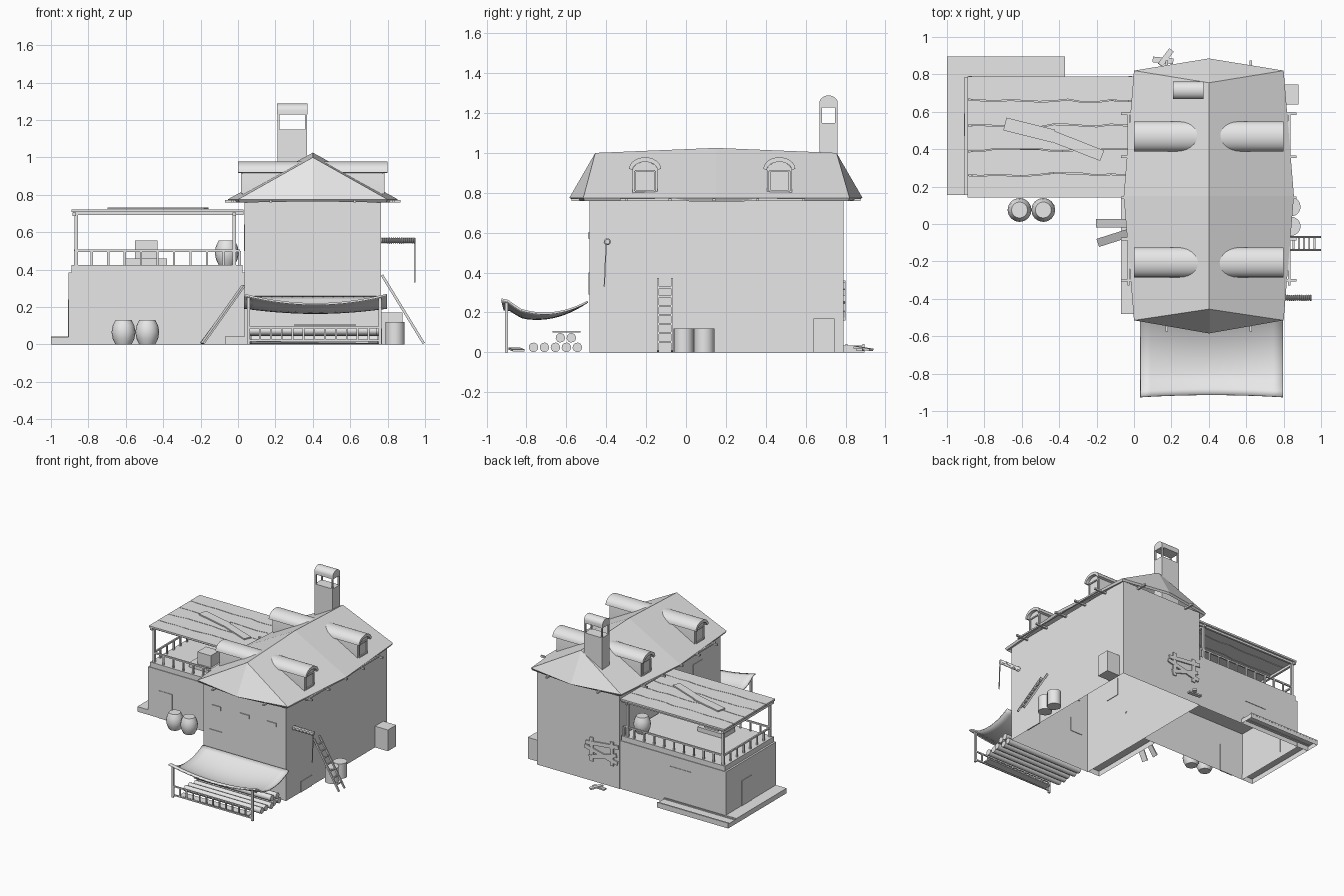
import bpy, bmesh, math, random
from mathutils import Vector

random.seed(4)
if "Cube" in bpy.data.objects:
    bpy.data.objects.remove(bpy.data.objects["Cube"])

GREY = bpy.data.materials.new("plain_grey")
GREY.use_nodes = True
GREY.diffuse_color = (0.8, 0.8, 0.8, 1)
GREY.node_tree.nodes["Principled BSDF"].inputs["Base Color"].default_value = (0.8, 0.8, 0.8, 1)


def finish(name, bm, smooth=False, thick=0):
    bmesh.ops.recalc_face_normals(bm, faces=bm.faces)
    me = bpy.data.meshes.new(name)
    bm.to_mesh(me)
    bm.free()
    me.materials.append(GREY)
    ob = bpy.data.objects.new(name, me)
    bpy.context.collection.objects.link(ob)
    if thick:
        m = ob.modifiers.new("thickness", 'SOLIDIFY')
        m.thickness, m.offset = thick, -1
    if smooth:
        bpy.ops.object.select_all(action='DESELECT')
        ob.select_set(True)
        bpy.context.view_layer.objects.active = ob
        bpy.ops.object.shade_smooth_by_angle(angle=math.radians(40))
    return ob


def prism(name, pts, vec, smooth=False, open_base=False):
    """Extrude a polygon along a vector."""
    bm = bmesh.new()
    f = bm.faces.new([bm.verts.new(p) for p in pts])
    ext = bmesh.ops.extrude_face_region(bm, geom=[f], use_keep_orig=True)
    new = [v for v in ext["geom"] if isinstance(v, bmesh.types.BMVert)]
    bmesh.ops.translate(bm, verts=new, vec=vec)
    if open_base:
        bmesh.ops.delete(bm, geom=[f], context='FACES_ONLY')
    return finish(name, bm, smooth)


def box(name, x, y, z, open_base=False):
    pts = [(x[0], y[0], z[0]), (x[1], y[0], z[0]), (x[1], y[1], z[0]), (x[0], y[1], z[0])]
    return prism(name, pts, (0, 0, z[1] - z[0]), open_base=open_base)


def beam(name, p, q, w=0.015, t=None):
    """Bar from p to q; w is its level width, t its depth."""
    p, q, t = Vector(p), Vector(q), t or w
    d = (q - p).normalized()
    side = d.cross(Vector((0, 0, 1)))
    side = side.normalized() if side.length > 0.01 else Vector((1, 0, 0))
    up = side.cross(d) * t / 2
    side = side * w / 2
    return prism(name, [p - side - up, p + side - up, p + side + up, p - side + up], q - p)


def lathe(name, base, axis, profile, n=16):
    """Turn (distance, radius) pairs round an axis."""
    base, axis = Vector(base), Vector(axis)
    a = axis.orthogonal().normalized()
    b = axis.cross(a)
    bm = bmesh.new()
    rings = [[bm.verts.new(base + axis * h + (a * math.cos(k * math.tau / n) + b * math.sin(k * math.tau / n)) * r)
              for k in range(n)] for h, r in profile]
    for r0, r1 in zip(rings, rings[1:]):
        for k in range(n):
            bm.faces.new([r0[k], r0[k - 1], r1[k - 1], r1[k]])
    bm.faces.new(rings[0])
    bm.faces.new(rings[-1])
    return finish(name, bm, True)


def railing(name, p, q, h, n, w=0.012):
    p, q, up = Vector(p), Vector(q), Vector((0, 0, h))
    beam(name + "_top_rail", p + up, q + up, w)
    for i in range(n + 1):
        c = p.lerp(q, i / n)
        beam(name + "_baluster", c, c + up, w)


def arch(x, yc, half, z0, z1, n=12):
    return [(x, yc + half * math.cos(math.pi * i / n), z0 + (z1 - z0) * math.sin(math.pi * i / n))
            for i in range(n + 1)]


# Main house and low wing
box("house_walls", (0.035, 0.765), (-0.485, 0.79), (0, 0.78), True)
box("wing_walls", (-0.905, 0.035), (0.155, 0.785), (0, 0.385), True)
box("deck_slab", (-0.89, 0.025), (0.16, 0.78), (0.385, 0.425))
box("left_step", (-1, -0.9), (0.155, 0.79), (0, 0.04), True)
box("back_step", (-1, -0.37), (0.785, 0.895), (0, 0.035), True)
for y in (0.805, 0.89):
    beam("back_step_trim", (-1, y, 0.037), (-0.37, y, 0.037), 0.012, 0.01)
box("house_side_step", (-0.07, 0.035), (-0.48, 0.155), (0, 0.042), True)

# Sagging hipped roof with bowed eaves
bm = bmesh.new()
ridge = [bm.verts.new((0.4, y, z)) for y, z in ((-0.455, 1.0), (0.15, 1.025), (0.755, 1.0))]
tips = [bm.verts.new((0.4, y, 0.775)) for y in (-0.585, 0.885)]
for s in (-1, 1):
    e = [bm.verts.new((0.4 + s * w, y, 0.775)) for w, y in ((0.4, -0.515), (0.455, 0.15), (0.4, 0.82))]
    for i in (0, 1):
        bm.faces.new([e[i], e[i + 1], ridge[i + 1], ridge[i]])
    bm.faces.new([e[0], ridge[0], tips[0]])
    bm.faces.new([e[2], ridge[2], tips[1]])
bmesh.ops.recalc_face_normals(bm, faces=bm.faces)
finish("main_roof", bm, thick=0.02)
for s in (-1, 1):
    x = 0.4 + s * 0.43
    beam("eave_purlin", (x, -0.33, 0.765), (x, 0.59, 0.765), 0.012)
    for y in (-0.3, -0.08, 0.14, 0.36, 0.59):
        beam("rafter_end", (0.4 + s * 0.35, y, 0.765), (0.4 + s * 0.47, y, 0.765), 0.014)
    for y0, y1 in ((-0.48, -0.575), (0.78, 0.875)):
        beam("gable_rafter_end", (0.4 + s * 0.225, y0, 0.765), (0.4 + s * 0.225, y1, 0.765), 0.014)

# Barrel topped dormers
for s in (-1, 1):
    for yc in (-0.205, 0.468):
        x = 0.4 + s * 0.375
        body = [(x, yc + 0.063, 0.785)] + arch(x, yc, 0.063, 0.91, 0.955) + [(x, yc - 0.063, 0.785)]
        prism("dormer_body", body, (-s * 0.27, 0, 0), True)
        x = 0.4 + s * 0.4
        outer = arch(x, yc, 0.08, 0.92, 0.978)
        inner = arch(x, yc, 0.062, 0.915, 0.955)
        prism("dormer_roof", outer + inner[::-1], (-s * 0.37, 0, 0), True)
        x = 0.4 + s * 0.378
        for dy in (-0.05, 0.05):
            beam("dormer_window_frame", (x, yc + dy, 0.81), (x, yc + dy, 0.91), 0.01)
        for z in (0.81, 0.91):
            beam("dormer_window_frame", (x, yc - 0.05, z), (x, yc + 0.05, z), 0.01)

# Chimney with open lantern
box("chimney_stack", (0.21, 0.37), (0.67, 0.76), (0.78, 1.15))
for x in (0.216, 0.364):
    for y in (0.676, 0.754):
        beam("chimney_post", (x, y, 1.15), (x, y, 1.23), 0.012)
prism("chimney_cap", arch(0.208, 0.715, 0.046, 1.25, 1.288) + [(0.208, 0.669, 1.228), (0.208, 0.761, 1.228)],
      (0.164, 0, 0), True)

# Deck shelter of ragged planks
edges = [[(-0.89 + 0.92 * i / 12, y + (random.uniform(-0.009, 0.009) if 0 < k < 5 else 0)) for i in range(13)]
         for k, y in enumerate((0.14, 0.265, 0.395, 0.525, 0.66, 0.79))]
for low, high in zip(edges, edges[1:]):
    ring = [(x, y + 0.002, 0.708) for x, y in low] + [(x, y - 0.002, 0.708) for x, y in high[::-1]]
    prism("shelter_plank", ring, (0, 0, 0.014))
beam("loose_plank", (-0.69, 0.535, 0.728), (-0.43, 0.47, 0.728), 0.07, 0.01)
beam("loose_plank", (-0.45, 0.475, 0.728), (-0.17, 0.365, 0.728), 0.06, 0.01)
for y in (0.175, 0.765):
    beam("shelter_beam", (-0.88, y, 0.7), (0.03, y, 0.7), 0.016)
    for x in (-0.865, -0.02):
        beam("shelter_post", (x, y, 0.42), (x, y, 0.705), 0.018)
for x in (-0.875, -0.02):
    beam("shelter_cross_beam", (x, 0.15, 0.695), (x, 0.79, 0.695), 0.018)
railing("front_railing", (-0.87, 0.175, 0.42), (0.01, 0.175, 0.42), 0.08, 10)
railing("back_railing", (-0.87, 0.765, 0.42), (0.01, 0.765, 0.42), 0.08, 10)
railing("left_railing", (-0.87, 0.175, 0.42), (-0.87, 0.765, 0.42), 0.08, 7)
box("deck_table", (-0.61, -0.38), (0.25, 0.4), (0.425, 0.46))
box("deck_crate", (-0.55, -0.43), (0.27, 0.38), (0.46, 0.555))

# Barrels and bin
BULGE = [(0, 0.043), (0.03, 0.058), (0.065, 0.064), (0.1, 0.058), (0.13, 0.043)]
for p in ((-0.612, 0.075, 0), (-0.485, 0.075, 0), (-0.06, 0.64, 0.425)):
    lathe("barrel", p, (0, 0, 1), BULGE)
for y in (-0.012, 0.092):
    lathe("drum", (0.84, y, 0), (0, 0, 1), [(0, 0.051), (0.12, 0.051)])
box("side_bin", (0.765, 0.88), (0.64, 0.745), (0, 0.17))

# Cloth awning
bm = bmesh.new()
bmesh.ops.create_grid(bm, x_segments=14, y_segments=14, size=1)
for v in bm.verts:
    u, t = v.co.x, (1 - v.co.y) / 2
    z = 0.25 - 0.24 * t * (1 - t) - 0.05 * (1 - u * u) * t + 0.02 * max(0, 1 - abs(t - 0.93) / 0.15)
    v.co = Vector((0.415 + 0.382 * u, -0.49 - 0.425 * t - 0.012 * u * u * t, z))
finish("awning_cloth", bm, True, 0.01)
for x in (0.055, 0.76):
    beam("awning_post", (x, -0.9, 0), (x, -0.9, 0.25), 0.016)
railing("awning_fence", (0.06, -0.9, 0.015), (0.755, -0.9, 0.015), 0.075, 12, 0.01)
beam("awning_fence_bottom_rail", (0.06, -0.9, 0.02), (0.755, -0.9, 0.02), 0.01)
beam("fallen_rail", (0.1, -0.86, 0.018), (0.7, -0.84, 0.01), 0.06, 0.01)

# Log pile
for y, z in ((-0.765, 0.025), (-0.71, 0.025), (-0.655, 0.025), (-0.6, 0.025), (-0.545, 0.025),
             (-0.63, 0.073), (-0.575, 0.073)):
    lathe("log", (0.06 + random.uniform(0, 0.02), y, z), (1, 0, 0), [(0, 0.024), (0.68, 0.024)], 10)
box("log_pile_plank", (0.3, 0.63), (-0.67, -0.53), (0.1, 0.107))

# Ladder and leaning planks
for y in (-0.14, -0.07):
    beam("ladder_rail", (0.993, y, 0.005), (0.77, y, 0.37), 0.01, 0.014)
for i in range(1, 8):
    x, z = 0.993 - 0.223 * i / 8, 0.005 + 0.365 * i / 8
    beam("ladder_rung", (x, -0.14, z), (x, -0.07, z), 0.01)
beam("leaning_plank", (-0.2, 0.005, 0.005), (0.03, 0.005, 0.315), 0.045, 0.01)
beam("leaning_plank", (-0.19, -0.1, 0.005), (0.03, -0.03, 0.315), 0.045, 0.01)

# Winch pole with wound rope
coil = [(0.185 * i / 36, 0.012 + 0.006 * (i % 2)) for i in range(37)]
lathe("winch_pole", (0.765, -0.395, 0.555), (1, 0, 0), coil, 10)
beam("winch_rope", (0.945, -0.4, 0.55), (0.945, -0.41, 0.33), 0.006)

# Boarded back window and scrap boards
for x0, z0, x1, z1 in ((0.04, 0.33, 0.33, 0.3), (0.05, 0.2, 0.34, 0.27), (0.06, 0.26, 0.3, 0.19),
                       (0.1, 0.17, 0.1, 0.36), (0.28, 0.16, 0.28, 0.35)):
    beam("window_board", (x0, 0.794, z0), (x1, 0.794, z1), 0.012 if x0 != x1 else 0.03, 0.03 if x0 != x1 else 0.01)
beam("scrap_board", (0.1, 0.88, 0.012), (0.21, 0.87, 0.012), 0.03, 0.012)
beam("scrap_board", (0.14, 0.85, 0.026), (0.2, 0.93, 0.012), 0.03, 0.012)

# Thin door and window panels
box("front_window", (0.09, 0.2), (-0.49, -0.48), (0.29, 0.4))
for x in (0.15, 0.4, 0.64):
    box("front_vent", (x - 0.04, x + 0.04), (-0.492, -0.48), (0.57, 0.6))
box("wing_front_door", (-0.81, -0.69), (0.151, 0.16), (0, 0.22))
box("wing_left_door", (-0.909, -0.9), (0.47, 0.59), (0.04, 0.24))
box("wing_back_window", (-0.6, -0.4), (0.78, 0.789), (0.2, 0.3))
box("house_left_window", (0.031, 0.04), (-0.26, -0.14), (0.5, 0.64))
box("house_right_hatch", (0.76, 0.769), (-0.3, -0.16), (0, 0.085))
